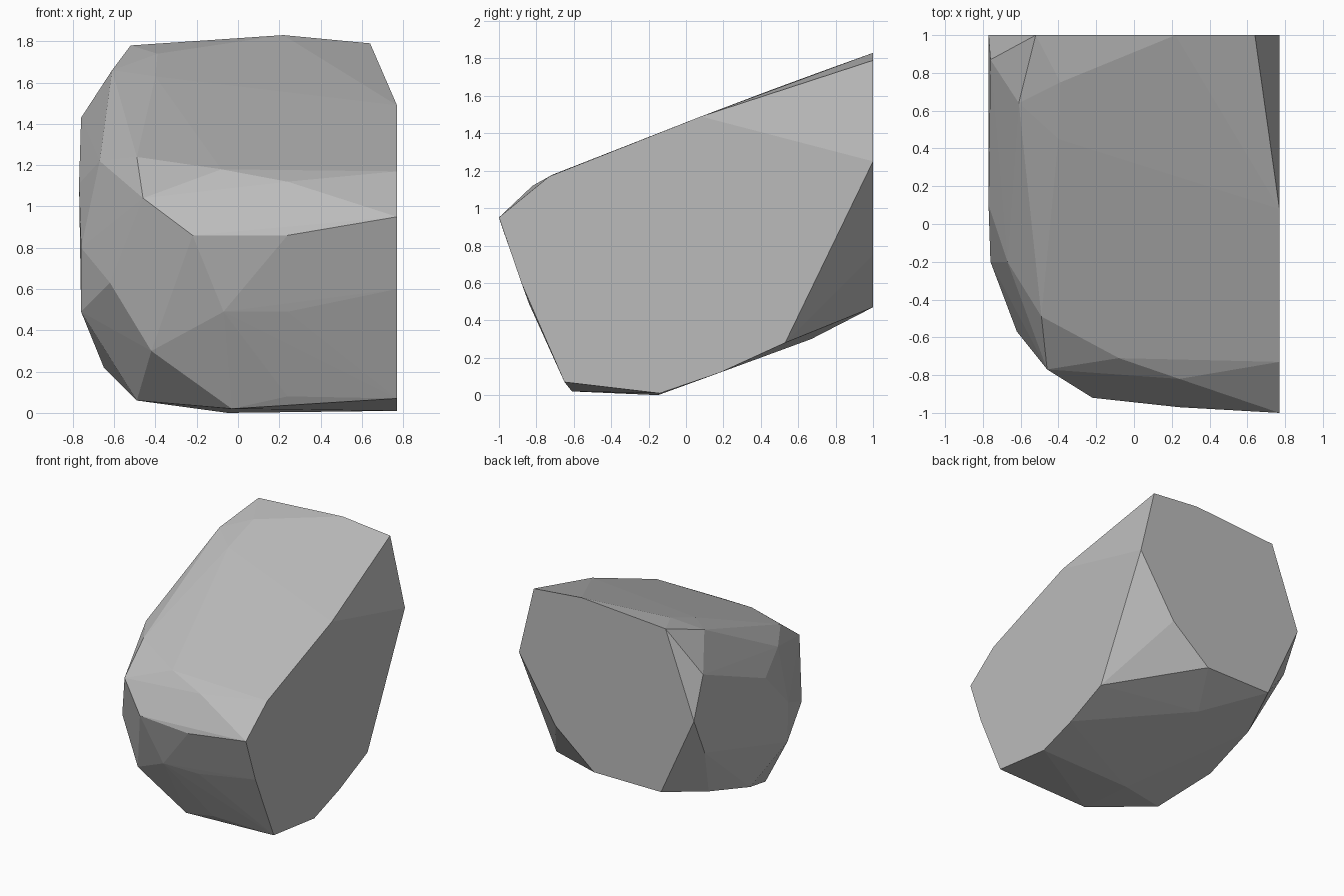
import bpy
import bmesh
from math import radians

# Remove the default cube
default_cube = bpy.data.objects.get("Cube")
if default_cube:
    bpy.data.objects.remove(default_cube, do_unlink=True)

SIDE_X = 0.77  # plane of the flat cut on the side
BACK_Y = 1.0   # plane of the flat cut at the back


def make_material(name, value):
    """Plain grey material for viewport and render."""
    material = bpy.data.materials.new(name)
    material.use_nodes = True
    colour = (value, value, value, 1)
    material.diffuse_color = colour
    shader = material.node_tree.nodes["Principled BSDF"]
    shader.inputs["Base Color"].default_value = colour
    shader.inputs["Roughness"].default_value = 0.9
    return material


def make_hull(name, corners, material):
    """Wrap a faceted convex stone around the given corners."""
    bm = bmesh.new()
    for corner in corners:
        bm.verts.new(corner)
    hull = bmesh.ops.convex_hull(bm, input=bm.verts)
    # Drop corners that ended up inside the stone
    unused = {item for item in hull["geom_interior"] + hull["geom_unused"]
              if isinstance(item, bmesh.types.BMVert)}
    bmesh.ops.delete(bm, geom=list(unused), context="VERTS")
    # Merge the triangles that make up each flat cut
    bmesh.ops.dissolve_limit(bm, angle_limit=radians(0.5),
                             verts=bm.verts, edges=bm.edges)
    bmesh.ops.recalc_face_normals(bm, faces=bm.faces)
    mesh = bpy.data.meshes.new(name)
    bm.to_mesh(mesh)
    bm.free()
    mesh.materials.append(material)
    stone = bpy.data.objects.new(name, mesh)
    bpy.context.collection.objects.link(stone)
    return stone


# Outline of the flat side cut (y, z)
side_outline = [(-1, .95), (-.88, .6), (-.65, .07), (-.14, .01), (.18, .12),
                (.53, .28), (1, 1.25), (.08, 1.49), (-.73, 1.17)]

# Outline of the flat back cut (x, z)
back_outline = [(.64, 1.79), (.22, 1.83), (-.52, 1.78), (-.77, 1.11),
                (-.48, .47), (.11, .47), (.45, .75)]

# Front ridge, and the chamfer above it
front_ridge = [(.24, -.97, .86), (-.22, -.92, .86), (-.46, -.77, 1.04),
               (.24, -.82, 1.12), (-.08, -.71, 1.18), (-.49, -.49, 1.24)]

# Lower front facets
lower_front = [(.24, -.84, .49), (-.07, -.84, .49), (-.42, -.66, .3),
               (.24, -.65, .08), (-.03, -.61, .02)]

# Rounded left flank
left_flank = [(-.67, -.2, 1.22), (-.61, .64, 1.66), (-.76, .87, 1.43),
              (-.77, .1, 1.11), (-.76, -.2, .8), (-.76, .85, .8),
              (-.62, -.57, .63), (-.76, -.19, .49)]

# Underside and upper slope
underside = [(-.65, .12, .22), (-.49, -.3, .06), (-.05, -.15, 0),
             (-.62, .6, .36), (-.07, .67, .3)]
upper_slope = [(-.39, .75, 1.74), (-.4, .45, 1.63)]

corners = [(SIDE_X, y, z) for y, z in side_outline]
corners += [(x, BACK_Y, z) for x, z in back_outline]
corners += front_ridge + lower_front + left_flank + underside + upper_slope

stone_grey = make_material("stone_grey", 0.5)
make_hull("boulder", corners, stone_grey)
